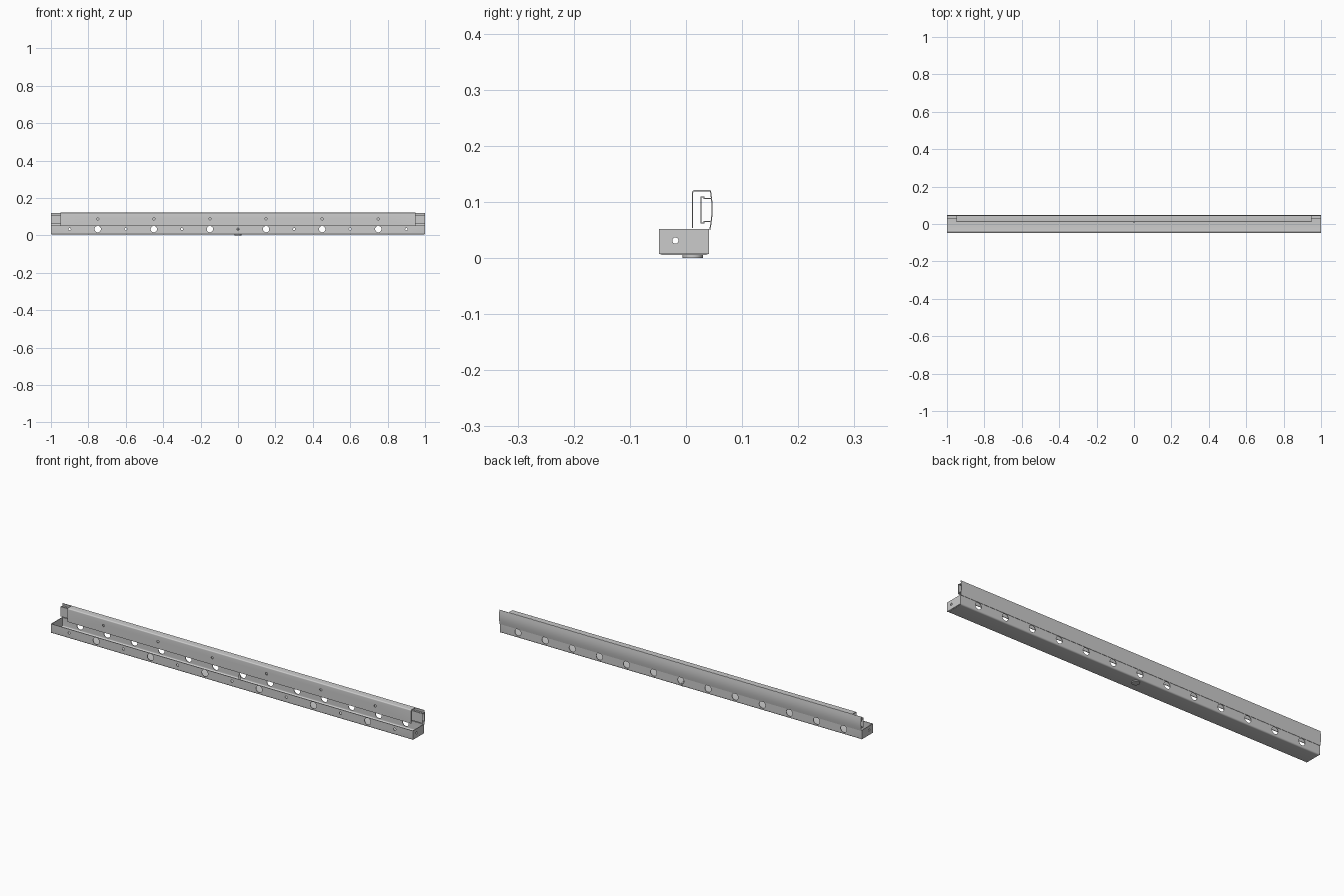
import bpy, bmesh, math
from mathutils import Vector, Matrix

if "Cube" in bpy.data.objects:
    bpy.data.objects.remove(bpy.data.objects["Cube"])


def finish(name, bm):
    bmesh.ops.recalc_face_normals(bm, faces=bm.faces[:])
    me = bpy.data.meshes.new(name)
    bm.to_mesh(me)
    bm.free()
    ob = bpy.data.objects.new(name, me)
    bpy.context.collection.objects.link(ob)
    return ob


def smooth(ob):
    bpy.ops.object.select_all(action='DESELECT')
    bpy.context.view_layer.objects.active = ob
    ob.select_set(True)
    bpy.ops.object.shade_smooth_by_angle(angle=math.radians(35))


def arc(cy, cz, r, a0, a1, n=6):
    return [(cy + r * math.cos(math.radians(a0 + (a1 - a0) * i / n)),
             cz + r * math.sin(math.radians(a0 + (a1 - a0) * i / n))) for i in range(n + 1)]


def sheet(name, path, t, x0, x1):
    """Sheet-metal strip: (y, z) centreline thickened by t and run along x."""
    p = [Vector(q) for q in path]
    left, right = [], []
    for i, q in enumerate(p):
        d1 = (p[i] - p[i - 1]).normalized() if i > 0 else (p[1] - p[0]).normalized()
        d2 = (p[i + 1] - p[i]).normalized() if i < len(p) - 1 else d1
        n1, n2 = Vector((-d1.y, d1.x)), Vector((-d2.y, d2.x))
        m = (n1 + n2).normalized()
        off = m * (t / 2 / m.dot(n1))
        left.append(q + off)
        right.append(q - off)
    bm = bmesh.new()
    rows = [[(bm.verts.new((x, a.x, a.y)), bm.verts.new((x, b.x, b.y)))
             for a, b in zip(left, right)] for x in (x0, x1)]
    A, B = rows
    for i in range(len(p) - 1):
        bm.faces.new((A[i][0], A[i + 1][0], B[i + 1][0], B[i][0]))
        bm.faces.new((A[i][1], B[i][1], B[i + 1][1], A[i + 1][1]))
        for R in rows:
            bm.faces.new((R[i][0], R[i][1], R[i + 1][1], R[i + 1][0]))
    for i in (0, -1):
        bm.faces.new((A[i][0], B[i][0], B[i][1], A[i][1]))
    return finish(name, bm)


def drill(ob, holes):
    """Holes are (centre, axis, radius, depth)."""
    bm = bmesh.new()
    for c, axis, r, depth in holes:
        rot = Vector((0, 0, 1)).rotation_difference(Vector(axis)).to_matrix().to_4x4()
        bmesh.ops.create_cone(bm, cap_ends=True, segments=24, radius1=r, radius2=r,
                              depth=depth, matrix=Matrix.Translation(c) @ rot)
    cutter = finish("hole_cutter", bm)
    cutter.hide_render = True
    mod = ob.modifiers.new("holes", 'BOOLEAN')
    mod.operation, mod.solver, mod.object = 'DIFFERENCE', 'EXACT', cutter
    bpy.context.view_layer.objects.active = ob
    bpy.ops.object.modifier_apply(modifier=mod.name)
    bpy.data.objects.remove(cutter, do_unlink=True)


def cylinder(name, y, z0, z1, r):
    bm = bmesh.new()
    bmesh.ops.create_cone(bm, cap_ends=True, segments=32, radius1=r, radius2=r, depth=z1 - z0,
                          matrix=Matrix.Translation((0, y, (z0 + z1) / 2)))
    return finish(name, bm)


Y, X = (0, 1, 0), (1, 0, 0)
T = 0.003

# Long tray: U channel with rounded lower bends
tray = sheet("tray", [(-0.0465, 0.052)] + arc(-0.0405, 0.0125, 0.006, 180, 270)
             + arc(0.0335, 0.0125, 0.006, 270, 360) + [(0.0395, 0.052)], T, -0.997, 0.997)
holes = [((x, -0.0465, 0.033), Y, 0.017, 0.02) for x in (-.75, -.45, -.15, .15, .45, .75)]
holes += [((x, -0.0465, 0.033), Y, 0.006, 0.02) for x in (-.9, -.6, -.3, 0, .3, .6, .9)]
holes += [((0.15 * i, 0.0395, 0.033), Y, 0.017, 0.02) for i in range(-6, 7)]
drill(tray, holes)
smooth(tray)

# Tray end walls with a cable hole
for s, side in ((-1, "left"), (1, "right")):
    wall = sheet("end_wall_" + side, [(-0.0035, 0.007), (-0.0035, 0.052)], 0.089,
                 s * 0.9985 - 0.0015, s * 0.9985 + 0.0015)
    drill(wall, [((s * 0.9985, -0.019, 0.031), X, 0.0055, 0.02)])
    smooth(wall)

# Front cover: upright face with a top flange, shorter than the tray
cover = sheet("front_cover", [(0.0115, 0.053)] + arc(0.0155, 0.1155, 0.004, 180, 90)
              + [(0.043, 0.1195)], 0.0025, -0.95, 0.95)
drill(cover, [((x, 0.0115, 0.088), Y, 0.006, 0.01) for x in (-.75, -.45, -.15, .15, .45, .75)])
smooth(cover)

# Gently bowed back panel
back = sheet("back_panel", [(0.0425 + 0.0035 * math.sin(math.pi * i / 12) + 0.001 * i / 12,
                             0.05 + 0.0705 * i / 12) for i in range(13)], 0.002, -1, 1)
smooth(back)

# Inner rail holding the back panel: C section opening to the rear
rail = sheet("inner_rail", [(0.045, 0.065), (0.032, 0.065), (0.032, 0.062), (0.027, 0.062),
                            (0.027, 0.109), (0.032, 0.109), (0.032, 0.106), (0.045, 0.106)],
             0.0018, -1, 1)

# Central mounting stud under the tray
cylinder("stud_foot", 0.012, 0, 0.006, 0.018)
cylinder("stud_collar", 0.012, 0.006, 0.012, 0.013)
cylinder("stud_stem", 0.012, 0.010, 0.042, 0.005)
for n in ("stud_foot", "stud_collar", "stud_stem"):
    smooth(bpy.data.objects[n])
